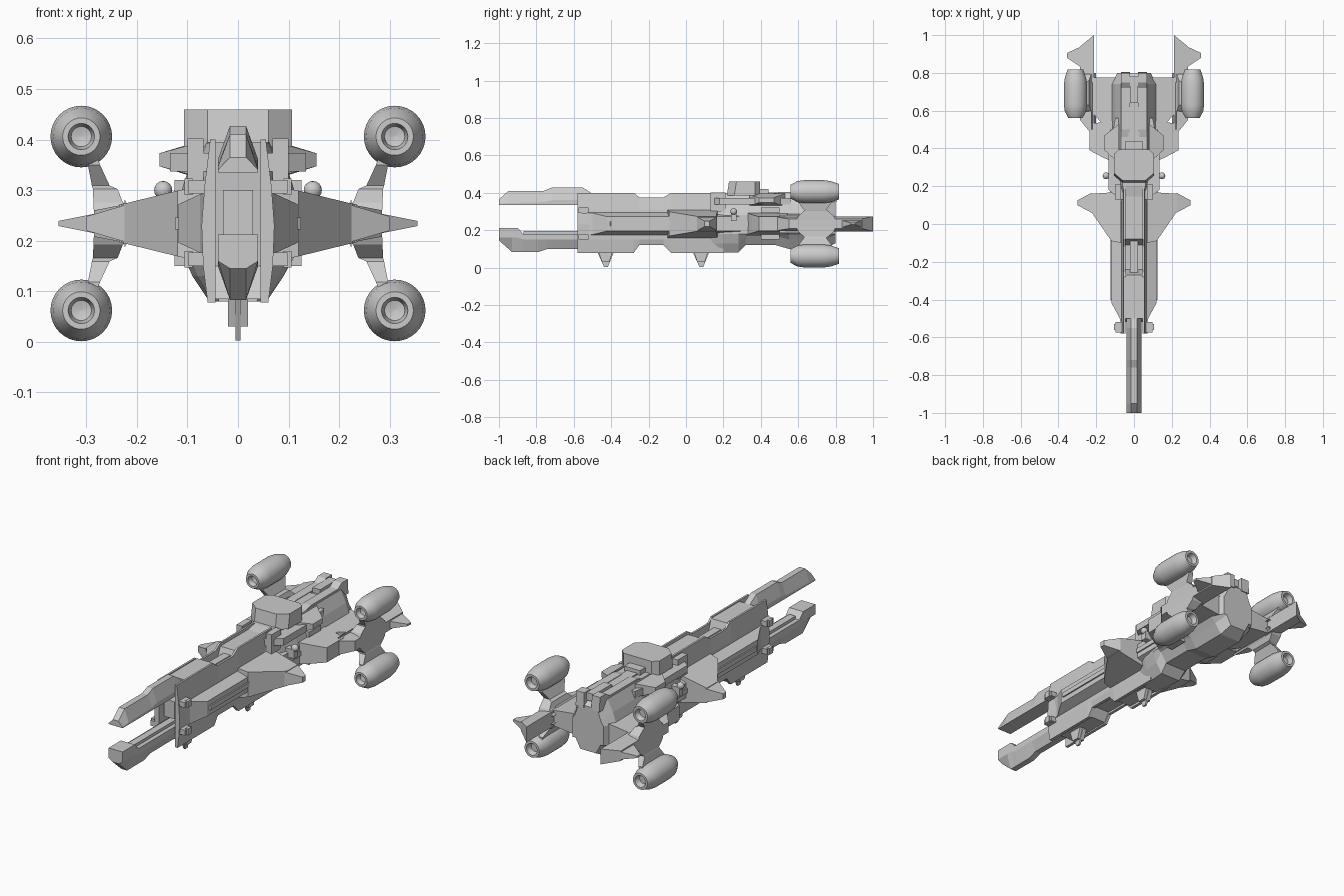
import bpy, bmesh, math

if "Cube" in bpy.data.objects:
    bpy.data.objects.remove(bpy.data.objects["Cube"])

GREY = (0.6, 0.6, 0.6, 1)
grey = bpy.data.materials.new("hull_grey")
grey.use_nodes = True
grey.diffuse_color = GREY
grey.node_tree.nodes["Principled BSDF"].inputs["Base Color"].default_value = GREY
MID = 0.234  # height of the wing plane


def loft(name, rings, mirror=False, capped=True):
    """Skin rings of equal length; optionally mirror to the other side."""
    bm = bmesh.new()
    loops = [[bm.verts.new(p) for p in ring] for ring in rings]
    n = len(loops[0])
    for a, b in zip(loops, loops[1:]):
        for i in range(n):
            j = (i + 1) % n
            bm.faces.new((a[i], a[j], b[j], b[i]))
    if capped:
        bm.faces.new(loops[0])
        bm.faces.new(loops[-1])
    bmesh.ops.recalc_face_normals(bm, faces=bm.faces)
    mesh = bpy.data.meshes.new(name)
    bm.to_mesh(mesh)
    bm.free()
    mesh.materials.append(grey)
    ob = bpy.data.objects.new(name, mesh)
    bpy.context.collection.objects.link(ob)
    if mirror:
        ob.modifiers.new("Mirror", 'MIRROR')
    return ob


def box(name, x, y, z, mirror=False):
    return loft(name, [[(x[0], v, z[0]), (x[1], v, z[0]), (x[1], v, z[1]), (x[0], v, z[1])]
                       for v in y], mirror)


def slab(name, pts, zmid=MID):
    """Mirrored wing from plan points (x, y, half thickness)."""
    return loft(name, [[(x, y, zmid + s * h) for x, y, h in pts] for s in (-1, 1)], True)


def side_profile(name, pts, x0, x1, mirror=False):
    return loft(name, [[(x, y, z) for y, z in pts] for x in (x0, x1)], mirror)


def symmetric(name, stations):
    """Hull from (y, half profile of (x, z))."""
    return loft(name, [[(x, y, z) for x, z in half] + [(-x, y, z) for x, z in reversed(half)]
                       for y, half in stations])


# Forward hull: two bulged armour plates around a recessed core
def plate_ring(y, top, bottom):
    pts = [(.045, top), (.055, top), (.066, .31), (.072, .23), (.069, .15), (.06, bottom), (.045, bottom)]
    return [(x, y, z) for x, z in pts]


plates = [(-.58, .4, .078), (-.28, .4, .078), (-.25, .375, .12), (-.12, .375, .12),
          (-.08, .4, .078), (.2, .4, .078)]
loft("hull_side_plate", [plate_ring(*p) for p in plates], True)
side_profile("hull_core", [(-.48, .15), (-.5, .395), (-.27, .395), (-.24, .31), (-.11, .31),
                           (-.08, .385), (.2, .385), (.2, .09), (-.08, .09), (-.11, .13),
                           (-.25, .13), (-.28, .085), (-.52, .085)], -.046, .046)
box("core_conduit", (-.02, .02), (-.3, -.05), (.28, .36))
box("inner_barrel", (-.03, .03), (-.56, -.4), (.21, .3))

# Forward prongs, chamfered on the outer edge
def prong(name, stations):
    symmetric(name, [(y, [(.04, flat), (.04, edge), (.016, peak)]) for y, flat, edge, peak in stations])


prong("upper_prong", [(-1, .335, .34, .365), (-.95, .335, .345, .41), (-.76, .335, .35, .41),
                      (-.72, .335, .36, .427), (-.55, .335, .36, .427), (-.5, .335, .36, .395)])
prong("lower_prong", [(-1, .212, .16, .145), (-.93, .212, .16, .083), (-.9, .212, .16, .083),
                      (-.87, .18, .15, .083), (-.79, .18, .15, .083), (-.74, .18, .15, .1),
                      (-.48, .18, .15, .1)])
box("lower_prong_rail", (-.018, .018), (-.87, -.5), (.17, .195))

# Clamp blocks, one pair above and one below the wing plane
for label, z in (("upper", (.293, .32)), ("lower", (.15, .177))):
    box(label + "_front_clamp", (.06, .098), (-.575, -.52), z, True)
    box(label + "_front_clamp_head", (.09, .106), (-.56, -.53), (z[0] - .003, z[1] + .003), True)
    box(label + "_mid_clamp", (.09, .126), (.4, .5), z, True)

# Side rails along the hull
slab("side_rail", [(.06, -.57, .062), (.075, -.5, .058), (.118, -.42, .038), (.118, .5, .038), (.06, .5, .062)])
slab("side_rail_ridge", [(.1, -.42, .012), (.125, -.4, .012), (.125, .4, .012), (.1, .4, .012)])

# Forward sponsons with pointed tips
slab("sponson", [(.07, -.1, .075), (.12, -.09, .065), (.23, .07, .038), (.23, .16, .038), (.07, .17, .075)])
slab("sponson_tip", [(.225, .06, .036), (.3, .1, .014), (.3, .125, .014), (.225, .165, .036)])

# Rear hull with tapered stern
def rear_half(top, bottom, w):
    return [(.06 * w, bottom), (.095 * w, bottom + .05), (.118 * w, .18),
            (.118 * w, .28), (.1 * w, top - .06), (.07 * w, top)]


symmetric("rear_hull", [(.12, rear_half(.38, .08, .62)), (.2, rear_half(.395, .08, .85)),
                        (.28, rear_half(.395, .08, .95)), (.32, rear_half(.395, .12, 1)),
                        (.48, rear_half(.395, .12, 1)), (.55, rear_half(.395, .1, 1)),
                        (.74, rear_half(.395, .1, 1)), (.8, rear_half(.36, .13, .75))])

# Upper deck, bridge and stern ridge
slab("upper_deck", [(0, .13, .018), (.07, .13, .018), (.135, .18, .018), (.135, .36, .018),
                    (.1, .56, .018), (0, .56, .018)], .355)
slab("deck_pod", [(.08, .34, .036), (.1, .34, .028), (.155, .39, .013), (.155, .47, .013), (.08, .53, .036)], .36)
box("deck_pillar", (.068, .1), (.13, .21), (.3, .402), True)
bridge = [(.06, .23), (.107, .27), (.107, .37), (.08, .395)]
plan = bridge + [(-x, y) for x, y in reversed(bridge)]
loft("bridge", [[(x, y - (.0 if z > .4 else .012 * (y < .3)), z) for x, y in plan] for z in (.385, .46)])
box("bridge_rear_block", (-.045, .045), (.39, .44), (.385, .42))
side_profile("stern_ridge", [(.44, .39), (.5, .405), (.72, .405), (.75, .425), (.8, .425), (.805, .35), (.44, .35)],
             .022, .068, True)
box("stern_ridge_block", (-.022, .022), (.64, .78), (.38, .42))
box("stern_spine", (-.03, .03), (.44, .62), (.38, .402))

# Small ball turrets beside the deck
bpy.ops.mesh.primitive_uv_sphere_add(segments=16, ring_count=8, radius=.018, location=(.148, .255, .3))
turret = bpy.context.object
turret.name = "ball_turret"
bpy.ops.object.transform_apply(location=True, rotation=False, scale=False)
turret.data.materials.append(grey)
turret.modifiers.new("Mirror", 'MIRROR')
bpy.ops.object.shade_smooth_by_angle()
box("turret_mount", (.1, .152), (.24, .27), (.25, .295), True)

# Mid wings, rear wings and tail fins
slab("mid_wing", [(.09, .32, .06), (.16, .35, .05), (.235, .39, .038), (.235, .53, .038), (.09, .55, .06)])
slab("rear_wing", [(.09, .48, .055), (.14, .5, .05), (.23, .6, .038), (.23, .775, .038), (.09, .775, .055)])
slab("tail_fin", [(.212, .46, .04), (.285, .55, .026), (.285, .94, .026), (.212, 1, .04)])
slab("tail_fin_spike", [(.28, .83, .02), (.355, .88, .005), (.355, .905, .005), (.28, .94, .02)])
slab("tail_fin_ridge", [(.2, .5, .01), (.225, .5, .048), (.225, .75, .048), (.2, .75, .01)])

# Engines on flared pylons
pylon = [(.02, .2, .285, .59, .8), (.042, .228, .286, .6, .79), (.068, .238, .287, .63, .76),
         (.075, .254, .289, .63, .75), (.116, .273, .297, .6, .78), (.15, .285, .315, .6, .78)]
nacelle = [(.59, .001), (.585, .02), (.56, .026), (.56, .037), (.595, .056), (.63, .061),
           (.74, .061), (.775, .056), (.817, .042), (.817, .03), (.79, .022), (.79, .001)]
for label, s in (("upper", 1), ("lower", -1)):
    loft(label + "_pylon", [[(x0, y0, MID + s * d), (x1, y0, MID + s * d), (x1, y1, MID + s * d), (x0, y1, MID + s * d)]
                            for d, x0, x1, y0, y1 in pylon], True)
    angles = [2 * math.pi * i / 32 for i in range(32)]
    engine = loft(label + "_engine", [[(.31 + r * math.cos(a), y, MID + s * .172 + r * math.sin(a))
                                       for a in angles] for y, r in nacelle], True)
    bpy.ops.object.select_all(action='DESELECT')
    engine.select_set(True)
    bpy.context.view_layer.objects.active = engine
    bpy.ops.object.shade_smooth_by_angle(angle=math.radians(35))

# Belly fins
for label, y in (("front", -.43), ("rear", .08)):
    side_profile(label + "_belly_fin", [(y - .045, .085), (y + .045, .085), (y + .012, .003), (y - .008, .003)],
                 -.005, .005)
    side_profile(label + "_belly_fin_root", [(y - .04, .09), (y + .04, .09), (y + .02, .03), (y - .02, .03)],
                 -.02, .02)
